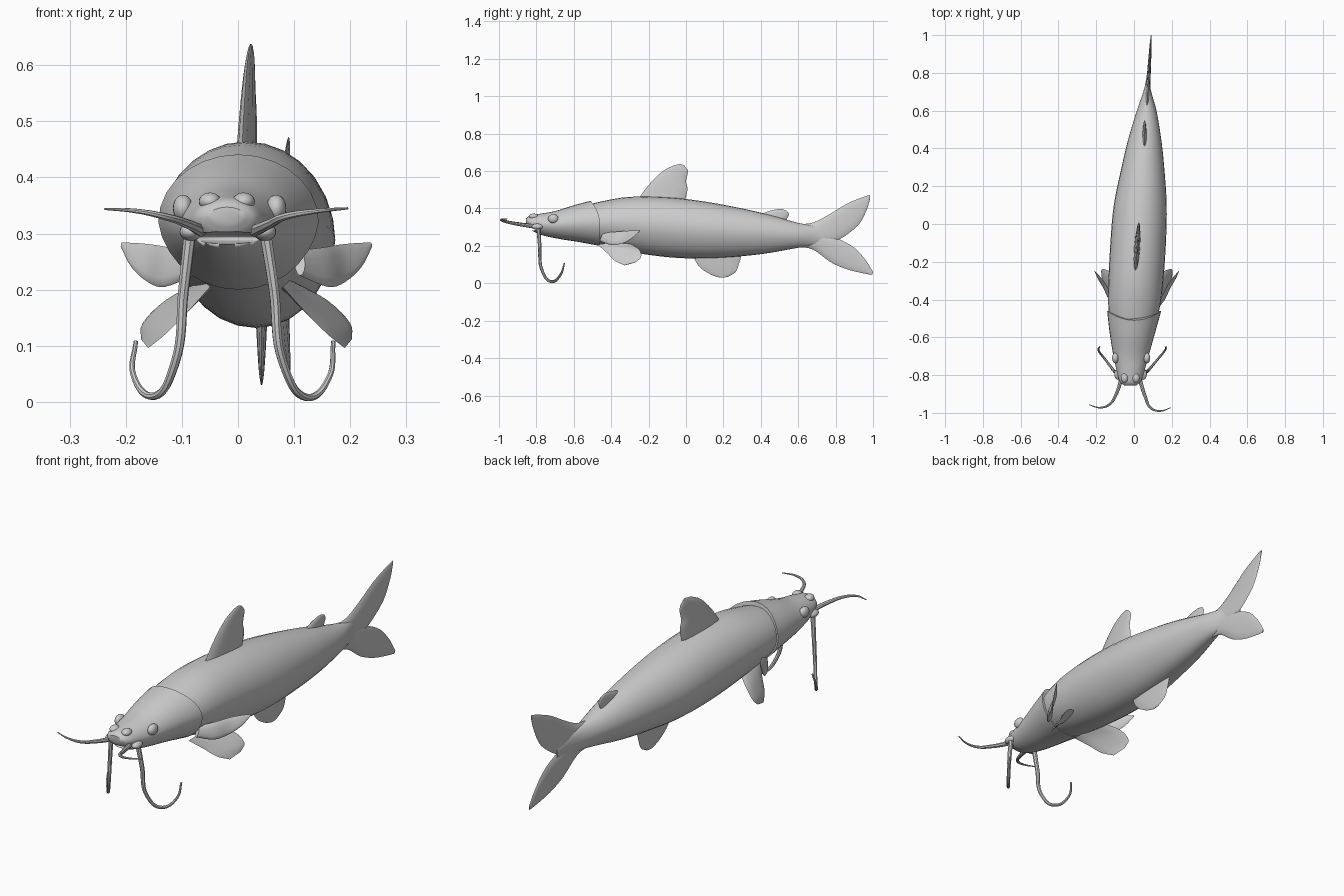
import bpy, bmesh, math
from mathutils import Vector

cube = bpy.data.objects.get("Cube")
if cube:
    bpy.data.objects.remove(cube, do_unlink=True)

grey = bpy.data.materials.new("plain grey")
grey.use_nodes = True
grey.diffuse_color = (0.6, 0.6, 0.6, 1)
grey.node_tree.nodes["Principled BSDF"].inputs["Base Color"].default_value = (0.6, 0.6, 0.6, 1)
MID = 0.015  # mirror plane of the paired fins


def finish(obj, angle=40):
    obj.data.materials.clear()
    obj.data.materials.append(grey)
    bpy.ops.object.select_all(action='DESELECT')
    obj.select_set(True)
    bpy.context.view_layer.objects.active = obj
    bpy.ops.object.shade_smooth_by_angle(angle=math.radians(angle))
    return obj


def smooth_path(points, steps=4):
    """Catmull-Rom interpolation through tuples of any length."""
    pts = [Vector(p) for p in points]
    pts = [2 * pts[0] - pts[1]] + pts + [2 * pts[-1] - pts[-2]]
    out = []
    for a, b, c, d in zip(pts, pts[1:], pts[2:], pts[3:]):
        for i in range(steps):
            t = i / steps
            out.append(0.5 * (2 * b + (c - a) * t + (2 * a - 5 * b + 4 * c - d) * t**2
                              + (3 * b - a - 3 * c + d) * t**3))
    return out + [pts[-2]]


def loft(name, rings, angle=40):
    bm = bmesh.new()
    loops = [[bm.verts.new(p) for p in ring] for ring in rings]
    n = len(loops[0])
    for a, b in zip(loops, loops[1:]):
        for i in range(n):
            j = (i + 1) % n
            bm.faces.new((a[i], a[j], b[j], b[i]))
    bm.faces.new(loops[0])
    bm.faces.new(loops[-1])
    bmesh.ops.recalc_face_normals(bm, faces=bm.faces)
    mesh = bpy.data.meshes.new(name)
    bm.to_mesh(mesh)
    bm.free()
    obj = bpy.data.objects.new(name, mesh)
    bpy.context.collection.objects.link(obj)
    return finish(obj, angle)


def trunk(name, stations, sweep=0.0, sides=28):
    """Stations hold y, centre x, half width, top z, bottom z."""
    rings = []
    path = smooth_path(stations)
    for k, (y, cx, w, top, bottom) in enumerate(path):
        ring = []
        for i in range(sides):
            a = 2 * math.pi * i / sides
            c, s = math.cos(a), math.sin(a)
            narrow = 1 + 0.1 * min(s, 0) * abs(c)
            back = sweep * (k / len(path))**2 * (c * c if s > 0 else 1)
            ring.append((cx + w * c * narrow, y + back,
                         (top + bottom) / 2 + (top - bottom) / 2 * s))
        rings.append(ring)
    return loft(name, rings)


def fin(name, lead, trail, normal, thick, sides=12):
    """Lens sections between a leading and a trailing edge, thinning to the tip."""
    rings = []
    pairs = list(zip(smooth_path(lead), smooth_path(trail)))
    for k, (p, q) in enumerate(pairs):
        half = thick * (1 - 0.85 * k / (len(pairs) - 1)) / 2
        ring = []
        for i in range(sides):
            a = 2 * math.pi * i / sides
            ring.append((p + q) / 2 + (p - q) / 2 * math.cos(a)
                        + Vector(normal).normalized() * half * math.sin(a))
        rings.append(ring)
    return loft(name, rings, 60)


def middle_fin(name, lead, trail, x_at, thick):
    def place(edge):
        return [(x_at(y), y, z) for y, z in edge]
    return fin(name, place(lead), place(trail), (1, 0, 0), thick)


def fin_pair(name, lead, trail, normal, thick):
    def flip(edge):
        return [(2 * MID - x, y, z) for x, y, z in edge]
    fin("left_" + name, lead, trail, normal, thick)
    fin("right_" + name, flip(lead), flip(trail), (-normal[0], normal[1], normal[2]), thick)


def whisker(name, points, start, end):
    curve = bpy.data.curves.new(name, 'CURVE')
    curve.dimensions = '3D'
    curve.bevel_depth = 1.0
    curve.bevel_resolution = 2
    curve.resolution_u = 8
    curve.use_fill_caps = True
    spline = curve.splines.new('BEZIER')
    spline.bezier_points.add(len(points) - 1)
    for i, (bp, p) in enumerate(zip(spline.bezier_points, points)):
        bp.co = p
        bp.handle_left_type = bp.handle_right_type = 'AUTO'
        bp.radius = start + (end - start) * i / (len(points) - 1)
    obj = bpy.data.objects.new(name, curve)
    bpy.context.collection.objects.link(obj)
    bpy.ops.object.select_all(action='DESELECT')
    obj.select_set(True)
    bpy.context.view_layer.objects.active = obj
    bpy.ops.object.convert(target='MESH')
    finish(bpy.context.object)


def ellipsoid(name, loc, scale):
    bpy.ops.mesh.primitive_uv_sphere_add(segments=20, ring_count=12, location=loc)
    obj = bpy.context.object
    obj.name = name
    obj.scale = scale
    return finish(obj)


# Body, bending slightly to one side towards the tail
trunk("body", [(-.60, -.01, .10, .40, .24), (-.45, 0, .135, .438, .20),
               (-.3, .01, .145, .462, .168), (-.1, .022, .147, .46, .14),
               (.1, .033, .14, .437, .132), (.3, .047, .113, .40, .145),
               (.45, .057, .087, .365, .163), (.6, .067, .052, .323, .19),
               (.72, .071, .016, .30, .205), (.82, .076, .004, .26, .22)])

# Head with the gill cover overlapping the body
head = trunk("head", [(-.855, -.02, .03, .347, .318), (-.835, -.02, .056, .362, .288),
                      (-.78, -.018, .075, .372, .258), (-.7, -.015, .097, .386, .238),
                      (-.6, -.008, .122, .417, .22), (-.51, .001, .143, .441, .2)], 0.055)

# Mouth slit
cutter = ellipsoid("mouth_cutter", (-.02, -.84, .292), (.085, .065, .011))
cutter.hide_render = True
cut = head.modifiers.new("mouth", 'BOOLEAN')
cut.operation = 'DIFFERENCE'
cut.object = cutter
bpy.context.view_layer.objects.active = head
bpy.ops.object.modifier_apply(modifier=cut.name)
bpy.data.objects.remove(cutter, do_unlink=True)

# Eyes, nostril bumps and lip corners
for side, s in (("left", 1), ("right", -1)):
    ellipsoid(side + "_eye", (-.015 + s * .083, -.71, .345), (.018, .028, .024))
    ellipsoid(side + "_nostril", (-.02 + s * .03, -.815, .357), (.02, .025, .016))
    ellipsoid(side + "_lip_corner", (-.018 + s * .066, -.795, .303), (.02, .03, .016))

# Fins on the centre line
middle_fin("dorsal_fin",
           [(-.27, .43), (-.2, .525), (-.13, .595), (-.07, .628), (-.03, .638)],
           [(-.01, .43), (.008, .50), (.0, .545), (.01, .60), (-.01, .63)],
           lambda y: .025 + .07 * y, .034)
middle_fin("small_back_fin",
           [(.38, .36), (.44, .385), (.5, .397), (.53, .392)],
           [(.53, .33), (.545, .355), (.55, .37), (.54, .387)],
           lambda y: .056, .024)
middle_fin("anal_fin",
           [(.03, .16), (.07, .09), (.13, .048), (.18, .03)],
           [(.3, .16), (.285, .11), (.265, .06), (.22, .033)],
           lambda y: .042, .022)

# Forked tail
def tail_x(y):
    return .07 + .06 * (y - .65)


middle_fin("upper_tail_lobe",
           [(.6, .315), (.68, .325), (.76, .365), (.86, .425), (.95, .462), (.985, .472)],
           [(.62, .24), (.74, .22), (.82, .235), (.92, .31), (.965, .39), (.985, .455)],
           tail_x, .03)
middle_fin("lower_tail_lobe",
           [(.6, .195), (.68, .18), (.77, .115), (.86, .075), (.95, .053), (.995, .045)],
           [(.62, .26), (.74, .26), (.82, .235), (.9, .19), (.96, .125), (1.0, .06)],
           tail_x, .03)

# Paired fins
fin_pair("pectoral_fin",
         [(.11, -.46, .225), (.16, -.40, .205), (.19, -.34, .213), (.22, -.29, .24), (.238, -.25, .275)],
         [(.11, -.44, .27), (.15, -.38, .275), (.18, -.32, .28), (.21, -.28, .283), (.237, -.25, .284)],
         (.85, -.45, -.2), .022)
fin_pair("lower_side_fin",
         [(.08, -.47, .205), (.12, -.42, .16), (.16, -.38, .12), (.19, -.33, .096)],
         [(.09, -.3, .215), (.16, -.25, .18), (.2, -.24, .14), (.203, -.27, .112)],
         (.7, -.1, .7), .018)

# Whiskers
whisker("right_lower_whisker", [(-.085, -.79, .305), (-.097, -.782, .2), (-.112, -.77, .07),
                                (-.15, -.72, .01), (-.187, -.67, .05), (-.182, -.65, .108)], .011, .004)
whisker("left_lower_whisker", [(.048, -.79, .305), (.064, -.782, .2), (.08, -.77, .07),
                               (.122, -.72, .008), (.163, -.67, .045), (.17, -.65, .108)], .011, .004)
whisker("right_upper_whisker", [(-.065, -.81, .305), (-.09, -.89, .317), (-.13, -.955, .33),
                                (-.18, -.972, .34), (-.238, -.957, .344)], .011, .002)
whisker("left_upper_whisker", [(.03, -.82, .305), (.058, -.91, .318), (.09, -.975, .332),
                               (.14, -.99, .34), (.196, -.972, .345)], .011, .002)
